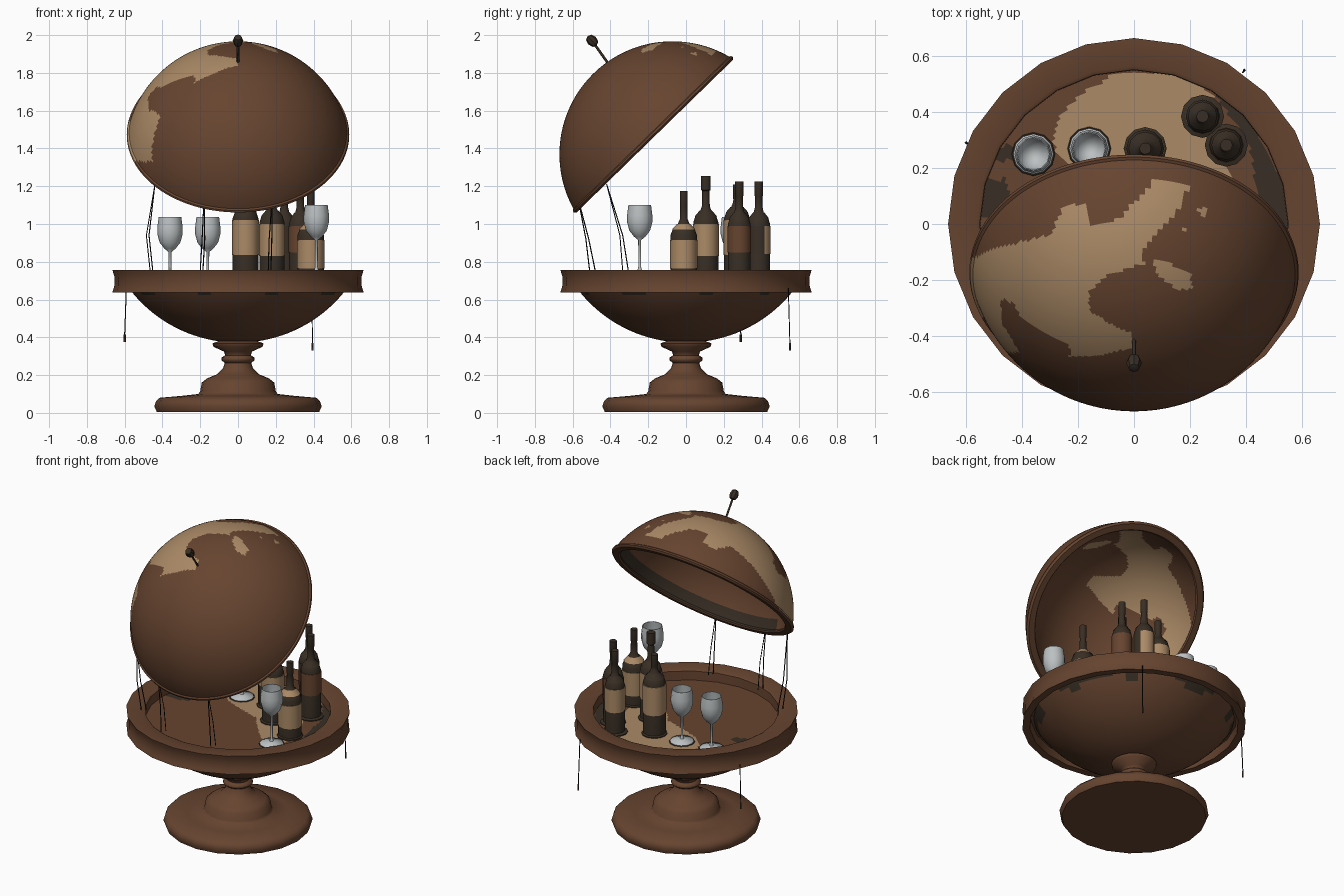
import bpy, bmesh, math
from mathutils import Matrix, Vector

if "Cube" in bpy.data.objects:
    bpy.data.objects.remove(bpy.data.objects["Cube"])


def material(name, rgb):
    m = bpy.data.materials.new(name)
    m.diffuse_color = (*rgb, 1)
    m.use_nodes = True
    m.node_tree.nodes["Principled BSDF"].inputs["Base Color"].default_value = m.diffuse_color
    return m


wood = material("wood brown", (0.134, 0.058, 0.029))
tan = material("parchment tan", (0.41, 0.255, 0.134))
dark = material("dark brown", (0.040, 0.028, 0.018))
black = material("wire black", (0.010, 0.008, 0.007))
glass = material("glass grey", (0.50, 0.53, 0.54))


def finish(name, bm, mats, rule=None, matrix=None, angle=40):
    bmesh.ops.recalc_face_normals(bm, faces=bm.faces)
    if matrix:
        bm.transform(matrix)
    if rule:
        for f in bm.faces:
            f.material_index = rule(f.calc_center_median())
    me = bpy.data.meshes.new(name)
    bm.to_mesh(me)
    bm.free()
    for m in mats:
        me.materials.append(m)
    me.shade_smooth()
    me.set_sharp_from_angle(angle=math.radians(angle))
    ob = bpy.data.objects.new(name, me)
    bpy.context.collection.objects.link(ob)
    return ob


def lathe(name, profile, n, mats, closed=False, **kw):
    """Revolve (radius, height) points about the z axis."""
    bm = bmesh.new()
    rows = []
    for r, z in profile:
        k = 1 if r < 1e-6 else n
        rows.append([bm.verts.new((r * math.cos(2 * math.pi * i / n),
                                   r * math.sin(2 * math.pi * i / n), z)) for i in range(k)])
    for a, b in list(zip(rows, rows[1:])) + ([(rows[-1], rows[0])] if closed else []):
        for i in range(n):
            j = (i + 1) % n
            q = [a[i % len(a)], a[j % len(a)], b[j % len(b)], b[i % len(b)]]
            q = list(dict.fromkeys(q))
            if len(q) > 2:
                bm.faces.new(q)
    return finish(name, bm, mats, **kw)


def wire(name, points, radius, mat):
    cu = bpy.data.curves.new(name, 'CURVE')
    cu.dimensions = '3D'
    cu.bevel_depth = radius
    cu.bevel_resolution = 0
    cu.use_fill_caps = True
    sp = cu.splines.new('POLY')
    sp.points.add(len(points) - 1)
    for p, co in zip(sp.points, points):
        p.co = (*co, 1)
    cu.materials.append(mat)
    ob = bpy.data.objects.new(name, cu)
    bpy.context.collection.objects.link(ob)


def inside(p, poly):
    hit = False
    for (x1, y1), (x2, y2) in zip(poly, poly[1:] + poly[:1]):
        if (y1 > p.y) != (y2 > p.y) and p.x < (x2 - x1) * (p.y - y1) / (y2 - y1) + x1:
            hit = not hit
    return hit


# pedestal
lathe("pedestal", [(0, 0.005), (0.43, 0.005), (0.443, 0.035), (0.435, 0.06), (0.415, 0.08),
                   (0.3, 0.09), (0.21, 0.1), (0.2, 0.115), (0.192, 0.16), (0.165, 0.182),
                   (0.11, 0.205), (0.08, 0.235), (0.07, 0.265), (0.088, 0.278), (0.088, 0.292),
                   (0.068, 0.305), (0.075, 0.325), (0.13, 0.35), (0.135, 0.368), (0.09, 0.385),
                   (0, 0.385)], 20, [wood], angle=60)

# lower bowl, a shallow spherical cap reaching up inside the hollow ring
R = 0.724
bowl = [(math.sqrt(max(0, 2 * R * d - d * d)), 0.372 + d)
        for d in [0.31 * (i / 20) ** 2 for i in range(21)]]


def bowl_rule(p):
    a = math.atan2(p.y, p.x)
    return 1 if p.z > 0.65 and math.sin(5 * a) > 0.1 or p.z > 0.63 and math.sin(9 * a) > 0.7 else 0


lathe("lower_bowl", bowl, 48, [wood, dark], rule=bowl_rule)

# table ring, hollow underneath, with a slightly hollowed outer side
FLOOR = 0.692
lathe("table_ring", [(0.62, 0.638), (0.665, 0.638), (0.66, 0.655), (0.654, 0.675), (0.654, 0.72),
                     (0.66, 0.74), (0.665, 0.757), (0.565, 0.757), (0.552, 0.75),
                     (0.55, FLOOR - 0.004), (0.612, FLOOR - 0.004)], 24, [wood], closed=True)

# sunken tray floor with a painted map
LAND = [(-.29, .3), (-.28, .36), (-.2, .46), (-.08, .53), (.1, .545), (.25, .5), (.3, .42),
        (.33, .22), (.38, .05), (.42, -.11), (.4, -.2), (.295, -.17), (.18, -.05), (.07, .08),
        (-.08, .13), (-.2, .18), (-.28, .25)]
SHADE = [[(.27, .49), (.36, .36), (.42, .26), (.44, .1), (.49, -.05), (.56, -.05), (.56, .1),
          (.42, .37)],
         [(-.55, .16), (-.46, .16), (-.44, .1), (-.38, .08), (-.38, .04), (-.45, .02),
          (-.56, .02)],
         [(-.5, .28), (-.42, .28), (-.4, .24), (-.5, .22)]]


def floor_rule(p):
    if inside(p, LAND):
        return 1
    return 2 if any(inside(p, s) for s in SHADE) else 0


lathe("tray_floor", [(0.555 * i / 40, FLOOR) for i in range(41)], 144, [wood, tan, dark],
      rule=floor_rule)

# open lid, a tilted double-walled spherical cap with a lip and a painted map
CONTINENT = [(-.25, .07), (-.17, .07), (-.16, -.01), (-.05, .02), (.02, .1), (.08, .165),
             (.2, .14), (.16, .05), (.08, -.03), (.02, -.11), (.04, -.14), (-.09, -.18),
             (-.16, -.24), (-.16, -.31), (-.08, -.36), (-.01, -.39), (0, -.44), (-.12, -.47),
             (-.23, -.475), (-.23, -.43), (-.32, -.39), (-.41, -.33), (-.43, -.28), (-.48, -.27),
             (-.47, -.36), (-.41, -.46), (-.46, -.46), (-.54, -.36), (-.62, -.24), (-.62, -.14),
             (-.48, -.08), (-.3, -.04)]
ISLANDS = [[(.06, -.12), (.11, -.135), (.2, -.17), (.21, -.23), (.16, -.235), (.09, -.19)],
           [(.225, .045), (.245, .065), (.265, .045), (.245, .02)],
           [(.16, -.02), (.175, -.01), (.185, -.025), (.17, -.035)]]
TILT = math.radians(44.3)
LID = Matrix.Translation((0, -0.072, 1.369)) @ Matrix.Rotation(TILT, 4, 'X')
LID_INV = LID.inverted()


def lid_rule(p):
    q = LID_INV @ p
    if q.length < 0.575 and q.x - q.y > 0.15 and 0.145 < q.z < 0.22:
        return 2
    if q.z > 0.145 and p.z > 1.33 and any(inside(p, s) for s in [CONTINENT] + ISLANDS):
        return 1
    return 0


def arc(radius, z_end, n):
    end = math.acos(z_end / radius)
    return [(radius * math.sin(end * i / n), radius * math.cos(end * i / n)) for i in range(n + 1)]


lip = [(0.586, 0.155), (0.589, 0.145), (0.578, 0.134), (0.54, 0.134), (0.533, 0.142)]
lathe("globe_lid", arc(0.598, 0.16, 64) + lip + arc(0.562, 0.155, 56)[::-1], 168,
      [wood, tan, dark], rule=lid_rule, matrix=LID)

# lid handle: rod and knob
wire("handle_rod", [(0, -0.405, 1.84), (0, -0.49, 1.96)], 0.007, dark)
lathe("handle_knob", [(0, -0.034), (0.02, -0.026), (0.028, 0), (0.02, 0.026), (0, 0.034)], 8,
      [dark], matrix=Matrix.Translation((0, -0.497, 1.97)) @ Matrix.Rotation(TILT, 4, 'X'))

# paired wires holding the lid
for i, pts in enumerate([
        [(-.44, -.42, 1.21), (-.485, -.35, .94), (-.465, -.335, .75)],
        [(-.18, -.57, 1.13), (-.19, -.53, .92), (-.2, -.51, .75)],
        [(.18, -.57, 1.13), (.165, -.53, .92), (.16, -.51, .75)]]):
    for side in (0, 1):
        wire(f"lid_wire_{i}_{side}", [(x + 0.014 * side * (k != 0), y + 0.015 * side * k, z)
                                      for k, (x, y, z) in enumerate(pts)], 0.003, black)

# wires hanging under the ring
for i, (x, y, z) in enumerate([(0.395, 0.55, 0.33), (-0.6, 0.29, 0.375)]):
    wire(f"hanging_wire_{i}", [(x * 0.985, y * 0.985, 0.66), (x, y, z + 0.04)], 0.003, black)
    wire(f"wire_tip_{i}", [(x, y, z + 0.04), (x, y, z)], 0.006, dark)

# bottles: x, y, top height, body radius, shoulder height, cap radius, label colour, label span
for i, (x, y, top, r, sh, cap, lab, l0, l1) in enumerate([
        (.04, .27, 1.21, .068, 1.03, .021, tan, .835, 1.02),
        (.245, .385, 1.225, .060, 1.0, .022, tan, .84, .99),
        (.33, .282, 1.225, .060, 1.0, .022, wood, .85, .99),
        (.18, .105, 1.255, .066, 1.01, .026, tan, .83, 1.0),
        (.385, -.012, 1.175, .070, .94, .021, tan, .765, .915)]):
    at = Matrix.Translation((x, y, 0))
    lathe(f"bottle_{i}", [(0, FLOOR), (.077, FLOOR), (.077, FLOOR + .006), (r, FLOOR + .012),
                          (r, sh), (r * .85, sh + .03), (r * .45, sh + .06), (.021, sh + .085),
                          (.019, top - .08), (cap, top - .075), (cap, top), (0, top)],
          12, [dark], matrix=at)

    # one label is wrapped round the back only
    def label_rule(p, x=x, y=y, i=i):
        d = Vector((p.x - x, p.y - y)).normalized()
        return 1 if i == 1 and d.dot(Vector((-.6, .8))) < 0.1 else 0

    lathe(f"bottle_label_{i}", [(r, l0), (r + .003, l0), (r + .003, l1), (r, l1)], 12,
          [lab, dark], rule=label_rule, matrix=at)
    lathe(f"neck_label_{i}", [(r * .88, sh + .03), (r * .5, sh + .06)], 12,
          [tan if i == 4 else dark], matrix=at @ Matrix.Translation((0, 0, .001)))

# wine glasses on dark coasters: x, y, foot height, top height
for i, (x, y, z, top) in enumerate([(-.36, .25, FLOOR, 1.037), (-.16, .27, FLOOR, 1.037),
                                    (.415, -.245, .735, 1.1)]):
    c = top - 0.175
    at = Matrix.Translation((x, y, 0))
    lathe(f"coaster_{i}", [(0, z), (.078, z), (.076, z + .003), (0, z + .003)], 12, [dark],
          matrix=at)
    lathe(f"wine_glass_{i}", [(0, z + .004), (.072, z + .004), (.07, z + .009), (.012, z + .02),
                              (.007, z + .04), (.008, c - .01), (.03, c + .008), (.055, c + .04),
                              (.067, c + .085), (.067, c + .12), (.06, top), (.056, top),
                              (.062, c + .12), (.062, c + .085), (.05, c + .045),
                              (.025, c + .016), (0, c + .01)], 12, [glass], matrix=at, angle=60)
